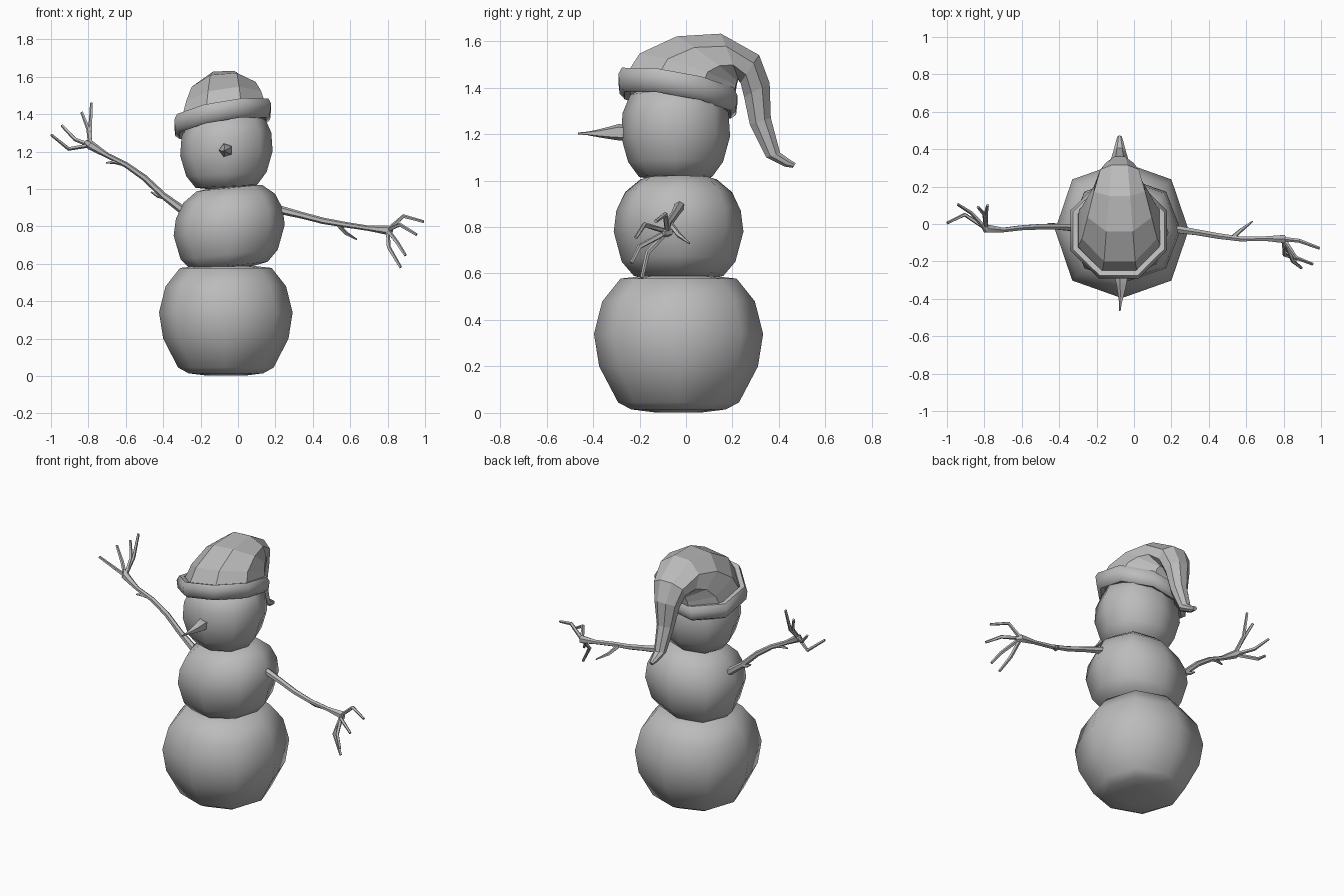
import bpy, bmesh, math
from mathutils import Vector

grey = bpy.data.materials.new("plain grey")
grey.diffuse_color = (0.5, 0.5, 0.5, 1)


def loft(name, rings, smooth=None, closed=False):
    """Skin a list of equal-length rings; cap both ends unless closed."""
    bm = bmesh.new()
    rows = [[bm.verts.new(p) for p in r] for r in rings]
    n = len(rows[0])
    pairs = list(zip(rows, rows[1:])) + ([(rows[-1], rows[0])] if closed else [])
    for a, b in pairs:
        for i in range(n):
            j = (i + 1) % n
            bm.faces.new((a[i], a[j], b[j], b[i]))
    if not closed:
        bm.faces.new(rows[0][::-1])
        bm.faces.new(rows[-1])
    bmesh.ops.recalc_face_normals(bm, faces=bm.faces)
    me = bpy.data.meshes.new(name)
    bm.to_mesh(me)
    bm.free()
    me.materials.append(grey)
    ob = bpy.data.objects.new(name, me)
    bpy.context.collection.objects.link(ob)
    if smooth:
        bpy.ops.object.select_all(action='DESELECT')
        bpy.context.view_layer.objects.active = ob
        ob.select_set(True)
        bpy.ops.object.shade_smooth_by_angle(angle=math.radians(smooth))
    return ob


def turned(cx, cy, ratio, profile, slope_x=0, slope_y=0, sides=8, half=0, corner=1.0):
    """Rings of a lathed form, sheared so that it leans."""
    rings = []
    for r, z in profile:
        ring = []
        for i in range(sides):
            a = 2 * math.pi * (i + half) / sides
            k = r * (corner if i % 2 else 1)
            x, y = k * math.cos(a), k * ratio * math.sin(a)
            ring.append((cx + x, cy + y, z + slope_x * x + slope_y * y))
        rings.append(ring)
    return rings


def tube(name, path, radii, sides=5):
    """Tapered twig along a path."""
    pts = [Vector(p) for p in path]
    rings = []
    for k, p in enumerate(pts):
        d = (pts[min(k + 1, len(pts) - 1)] - pts[max(k - 1, 0)]).normalized()
        ref = Vector((0, 1, 0)) if abs(d.y) < 0.85 else Vector((0, 0, 1))
        u = d.cross(ref).normalized()
        v = d.cross(u)
        r = radii[k]
        rings.append([p + u * r * math.cos(t) + v * r * math.sin(t)
                      for t in (2 * math.pi * i / sides for i in range(sides))])
    return loft(name, rings, 50)


# Three snowballs
loft("bottom_ball", turned(-0.065, -0.032, 1.02, [
    (0.1, 0.002), (0.2, 0.015), (0.255, 0.045), (0.335, 0.2), (0.357, 0.34),
    (0.322, 0.48), (0.245, 0.578), (0.12, 0.592)], corner=1.05), 80)
loft("middle_ball", turned(-0.047, -0.032, 0.94, [
    (0.12, 0.575), (0.205, 0.59), (0.26, 0.65), (0.297, 0.78), (0.285, 0.87),
    (0.245, 0.95), (0.175, 1.005), (0.08, 1.015)], 0.1, corner=1.04), 80)
loft("head", turned(-0.062, -0.045, 0.95, [
    (0.1, 1.005), (0.165, 1.015), (0.215, 1.08), (0.247, 1.19), (0.24, 1.29),
    (0.205, 1.37), (0.1, 1.42)], 0.05, corner=1.04), 80)

# Carrot nose
tube("nose", [(-0.065, -0.25, 1.205), (-0.065, -0.29, 1.208), (-0.065, -0.33, 1.205),
              (-0.068, -0.38, 1.203), (-0.072, -0.425, 1.203), (-0.075, -0.465, 1.203)],
     [0.036, 0.037, 0.028, 0.017, 0.008, 0.004])

# Rolled brim of the hat, higher at the front and on the right
loft("hat_brim", turned(-0.082, -0.035, 0.99, [
    (0.22, 1.335), (0.25, 1.325), (0.274, 1.345), (0.28, 1.395),
    (0.264, 1.425), (0.235, 1.42)], 0.17, -0.18, half=0.5), 50, closed=True)

# Floppy cap: outer (y, z), inner (y, z), half width, sideways lean
cap = [
    (-0.27, 1.42, 0.20, 1.33, 0.235, 0.17), (-0.20, 1.535, 0.215, 1.40, 0.205, 0.14),
    (-0.04, 1.615, 0.22, 1.425, 0.175, 0.08), (0.15, 1.63, 0.225, 1.435, 0.14, 0.04),
    (0.315, 1.54, 0.235, 1.42, 0.105, 0), (0.36, 1.42, 0.25, 1.36, 0.075, 0),
    (0.365, 1.27, 0.275, 1.24, 0.05, 0), (0.405, 1.12, 0.345, 1.10, 0.035, 0),
    (0.45, 1.088, 0.425, 1.06, 0.02, 0), (0.472, 1.075, 0.46, 1.055, 0.012, 0)]
rings = []
for oy, oz, iy, iz, w, lean in cap:
    ring = []
    for i in range(8):
        a = 2 * math.pi * (i + 0.5) / 8
        c, x = math.cos(a) / math.cos(math.pi / 8), 1.06 * w * math.sin(a)
        ring.append((-0.077 + x, (oy + iy) / 2 + c * (oy - iy) / 2,
                     (oz + iz) / 2 + c * (oz - iz) / 2 + lean * x))
    rings.append(ring)
loft("hat_cap", rings)

# Stick arms with knobbly hands, twigs and four fingers each
arms = {
    "left": dict(
        arm=[(-0.26, -0.02, 0.86), (-0.32, -0.02, 0.905), (-0.40, -0.015, 0.965),
             (-0.50, -0.015, 1.06), (-0.60, -0.02, 1.13), (-0.70, -0.032, 1.18),
             (-0.79, -0.025, 1.235), (-0.81, 0.0, 1.25)],
        twigs=[[(-0.61, -0.02, 1.135), (-0.66, -0.028, 1.145), (-0.705, -0.035, 1.14)],
               [(-0.39, -0.015, 0.955), (-0.43, -0.005, 0.965), (-0.465, 0.0, 0.985)]],
        fingers=[[(-0.80, 0.05, 1.32), (-0.835, 0.09, 1.41)],
                 [(-0.79, 0.06, 1.32), (-0.783, 0.10, 1.46)],
                 [(-0.87, 0.06, 1.265), (-0.942, 0.105, 1.34)],
                 [(-0.905, 0.05, 1.215), (-0.998, 0.005, 1.29)]]),
    "right": dict(
        arm=[(0.18, -0.025, 0.90), (0.24, -0.03, 0.885), (0.34, -0.045, 0.86),
             (0.455, -0.065, 0.83), (0.57, -0.08, 0.81), (0.70, -0.078, 0.79),
             (0.80, -0.08, 0.78), (0.82, -0.10, 0.775)],
        twigs=[[(0.53, -0.07, 0.815), (0.575, -0.03, 0.765), (0.635, 0.015, 0.73)]],
        fingers=[[(0.885, -0.09, 0.855), (0.992, -0.13, 0.825)],
                 [(0.865, -0.18, 0.81), (0.955, -0.215, 0.755)],
                 [(0.85, -0.20, 0.715), (0.895, -0.235, 0.645)],
                 [(0.805, -0.165, 0.69), (0.87, -0.19, 0.58)]])}
for side, part in arms.items():
    tube(side + "_arm", part["arm"], [0.024, 0.022, 0.018, 0.017, 0.015, 0.014, 0.025, 0.014], 6)
    for i, path in enumerate(part["twigs"]):
        tube(f"{side}_twig_{i + 1}", path, [0.013, 0.011, 0.004])
    for i, path in enumerate(part["fingers"]):
        tube(f"{side}_finger_{i + 1}", [part["arm"][-2]] + path, [0.012, 0.011, 0.008])
